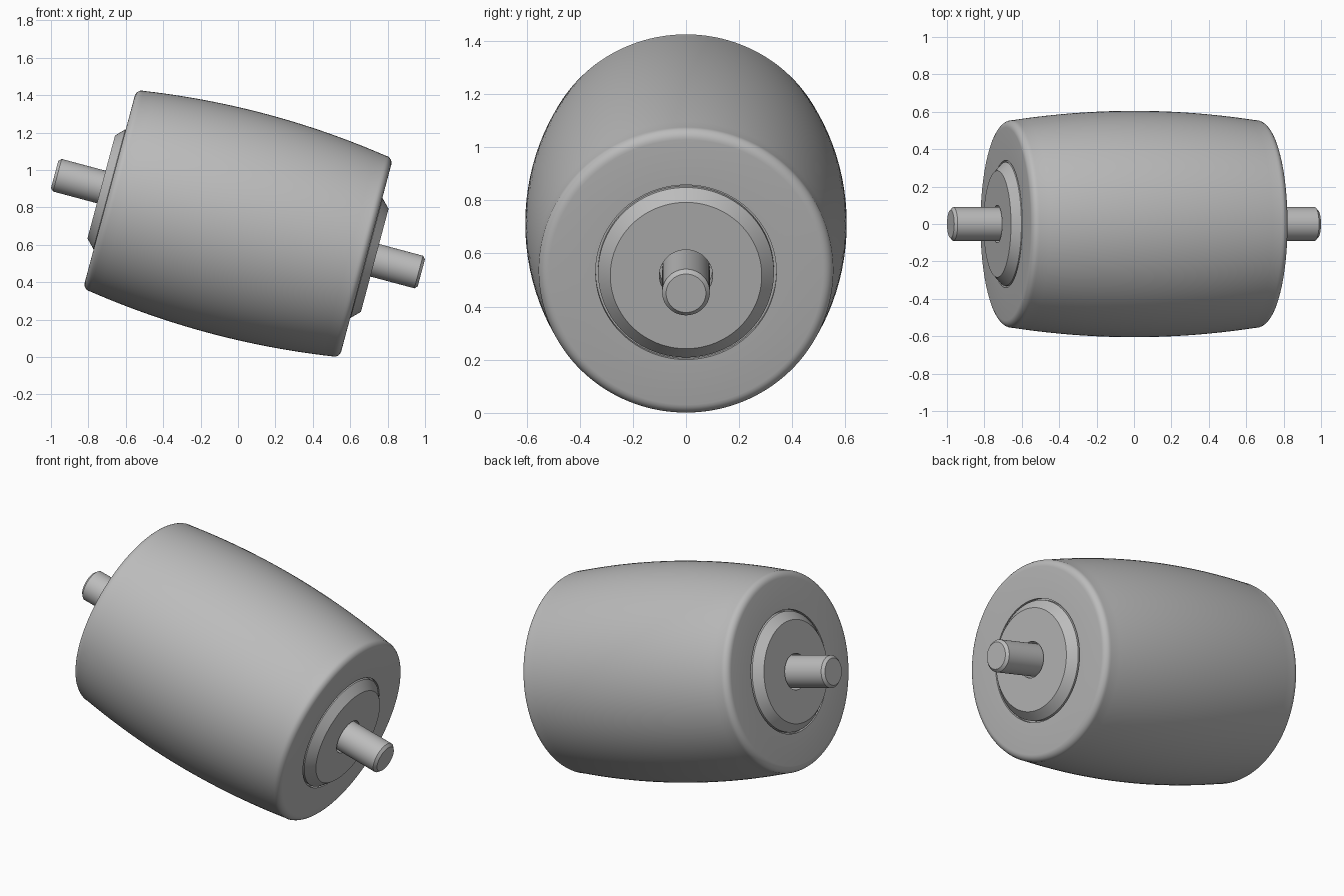
import bpy, bmesh, math
from mathutils import Matrix

cube = bpy.data.objects.get("Cube")
if cube:
    bpy.data.objects.remove(cube)

TILT = math.radians(15)
PLACE = Matrix.Translation((0, 0, 0.713)) @ Matrix.Rotation(TILT, 4, 'Y')

grey = bpy.data.materials.new("satin grey")
grey.use_nodes = True
colour = (0.5, 0.5, 0.5, 1)
grey.diffuse_color = colour
grey.node_tree.nodes["Principled BSDF"].inputs["Base Color"].default_value = colour


def lathe(name, profile, closed=False, sides=128):
    """Revolve (along, radius) points about the roller axis."""
    bm = bmesh.new()
    verts = [bm.verts.new((a, 0, r)) for a, r in profile]
    pairs = list(zip(verts, verts[1:]))
    if closed:
        pairs.append((verts[-1], verts[0]))
    edges = [bm.edges.new(p) for p in pairs]
    bmesh.ops.spin(bm, geom=verts + edges, cent=(0, 0, 0), axis=(1, 0, 0),
                   angle=math.tau, steps=sides, use_merge=True)
    bmesh.ops.remove_doubles(bm, verts=bm.verts, dist=1e-5)
    bmesh.ops.recalc_face_normals(bm, faces=bm.faces)
    mesh = bpy.data.meshes.new(name)
    bm.to_mesh(mesh)
    bm.free()
    mesh.materials.append(grey)
    obj = bpy.data.objects.new(name, mesh)
    bpy.context.collection.objects.link(obj)
    obj.matrix_world = PLACE
    bpy.ops.object.select_all(action='DESELECT')
    obj.select_set(True)
    bpy.context.view_layer.objects.active = obj
    bpy.ops.object.shade_smooth_by_angle(angle=math.radians(30))
    return obj


def mirrored(half):
    """Extend a half profile, listed from the +x end inwards, to both ends."""
    return half + [(-a, r) for a, r in reversed(half)]


# Crowned barrel with rounded rims and a bore
HALF, FILLET = 0.71, 0.04
rim = [(HALF - FILLET * (1 - math.cos(t)), 0.516 + FILLET * math.sin(t))
       for t in (math.radians(15 * i) for i in range(6))]
start = HALF - FILLET
crown = [(a, 0.605 - 0.05 * (a / start) ** 2)
         for a in (start * (1 - i / 12.5) for i in range(13))]
lathe("roller_barrel", mirrored([(HALF, 0.34)] + rim + crown), closed=True)

# Bevelled end hubs, set in the bore with a fine gap around them
for side, label in ((1, "left"), (-1, "right")):
    hub = [(0.5, 0.1), (0.757, 0.1), (0.757, 0.285), (0.712, 0.331),
           (0.69, 0.331), (0.69, 0.341), (0.5, 0.341)]
    lathe(label + "_hub", [(side * a, r) for a, r in hub], closed=True)

# Chamfered axle through the hubs, with a collar closing the clearance
lathe("axle", mirrored([(1.015, 0), (1.015, 0.075), (1.0, 0.09),
                        (0.66, 0.09), (0.66, 0.1)]), sides=64)
